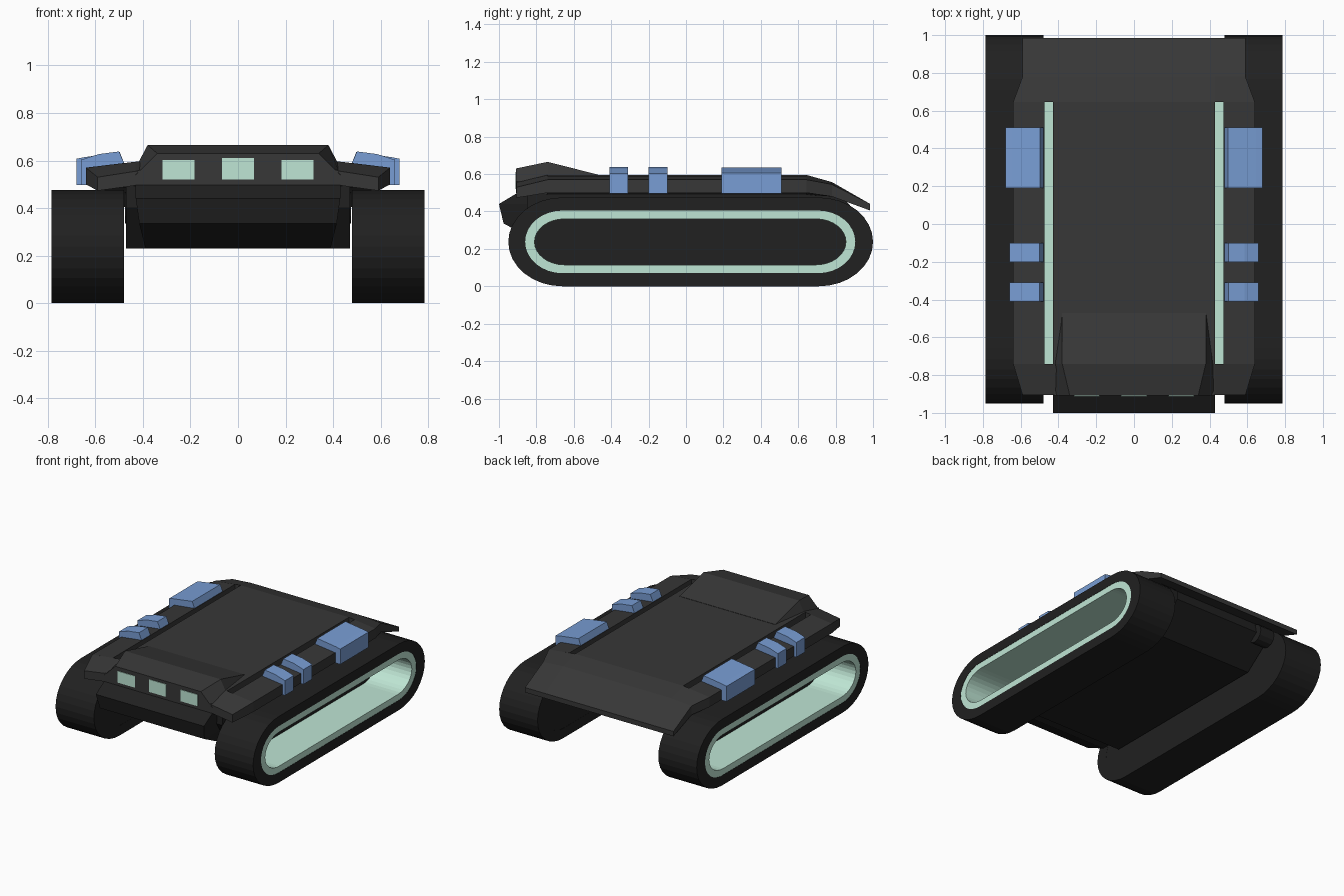
import bpy, bmesh, math

if "Cube" in bpy.data.objects:
    bpy.data.objects.remove(bpy.data.objects["Cube"])


def mat(name, r, g, b):
    m = bpy.data.materials.new(name)
    m.diffuse_color = (r, g, b, 1)
    m.use_nodes = True
    m.node_tree.nodes["Principled BSDF"].inputs["Base Color"].default_value = m.diffuse_color
    return m


DECK = mat("charcoal", .038, .038, .038)
BLACK = mat("black_rubber", .015, .015, .015)
MINT = mat("mint", .52, .79, .66)
BLUE = mat("blue", .19, .34, .66)


def loft(name, sections, m, closed=False):
    """Bridge equal-length loops of points; cap the ends unless closed."""
    bm = bmesh.new()
    rings = [[bm.verts.new(p) for p in s] for s in sections]
    n = len(rings[0])
    pairs = list(zip(rings, rings[1:]))
    if closed:
        pairs.append((rings[-1], rings[0]))
    else:
        bm.faces.new(rings[0])
        bm.faces.new(rings[-1])
    for a, b in pairs:
        for i in range(n):
            j = (i + 1) % n
            bm.faces.new((a[i], a[j], b[j], b[i]))
    bmesh.ops.recalc_face_normals(bm, faces=bm.faces)
    me = bpy.data.meshes.new(name)
    bm.to_mesh(me)
    bm.free()
    me.materials.append(m)
    ob = bpy.data.objects.new(name, me)
    bpy.context.collection.objects.link(ob)
    return ob


def mirror(ob):
    ob.modifiers.new("mirror", 'MIRROR').use_axis[0] = True
    return ob


def box(name, x0, x1, y0, y1, z0, z1, m):
    return loft(name, [[(x, y0, z0), (x, y1, z0), (x, y1, z1), (x, y0, z1)] for x in (x0, x1)], m)


def extrude_x(name, profile, x0, x1, m):
    return loft(name, [[(x, y, z) for y, z in profile] for x in (x0, x1)], m)


def stadium(x, y0, y1, z0, z1, a, n=16):
    """Long oval loop with elliptical ends of length a."""
    zc, b = (z0 + z1) / 2, (z1 - z0) / 2
    pts = []
    for c, start in ((y1 - a, -math.pi / 2), (y0 + a, math.pi / 2)):
        for i in range(n + 1):
            t = start + math.pi * i / n
            pts.append((x, c + a * math.cos(t), zc + b * math.sin(t)))
    return pts


# Tracks: hollow tread, mint liner and inner wall
OUT = (-.95, 1.0, 0, .475, .29)
RIM = (-.86, .905, .07, .405, .20)
INN = (-.81, .855, .115, .36, .16)
mirror(loft("track", [stadium(.48, *OUT), stadium(.785, *OUT),
                      stadium(.785, *RIM), stadium(.48, *RIM)], BLACK, True))
mirror(loft("track_liner", [stadium(.50, *RIM), stadium(.783, *RIM),
                            stadium(.783, *INN), stadium(.50, *INN)], MINT, True))
mirror(loft("track_inner_wall", [stadium(.481, *RIM), stadium(.505, *RIM)], BLACK))

# Lower hull with nose and rear slope
extrude_x("hull", [(-.72, .23), (.62, .23), (.84, .40), (.82, .49), (-.85, .50), (-.85, .40)],
          -.47, .47, BLACK)
loft("nose", [[(-w, y, z), (w, y, z), (w, -.7, z), (-w, -.7, z)]
              for w, y, z in ((.39, -.78, .235), (.415, -.975, .335), (.43, -1.0, .44), (.43, -.90, .50))],
     BLACK)
mirror(loft("rear_bracket", [[(x, .82 + .065 * math.cos(i * math.pi / 6), .40 + .065 * math.sin(i * math.pi / 6))
                              for i in range(12)] for x in (.36, .475)], BLACK))

# Centre deck: y, top z, bottom z
stations = [(-.905, .555, .495), (-.74, .595, .49), (.645, .595, .49),
            (.78, .557, .49), (.985, .44, .405)]
loft("centre_deck", [[(-.43, y, b), (.43, y, b), (.43, y, t), (-.43, y, t)]
                     for y, t, b in stations], DECK)


# Side skirts, with a groove left beside the centre deck
def skirt(name, rows):
    mirror(loft(name, [[(xi, y, bi), (xo, y, bo), (xo, y, to), (xi, y, ti)]
                       for y, xi, xo, ti, to, bi, bo in rows], DECK))


skirt("front_skirt", [(-.905, .43, .59, .555, .53, .495, .473), (-.74, .43, .64, .595, .57, .49, .50)])
skirt("side_skirt", [(-.74, .475, .64, .59, .57, .49, .50), (.645, .475, .64, .59, .57, .49, .50)])
skirt("rear_skirt", [(.645, .43, .64, .595, .57, .49, .50), (.78, .43, .59, .557, .545, .49, .48),
                     (.985, .43, .59, .44, .44, .405, .405)])
mirror(box("groove_light", .428, .477, -.74, .645, .49, .52, MINT))

# Raised cabin at the front
loft("cabin", [[(-b, y, z0), (b, y, z0), (t, y, z1), (-t, y, z1)]
               for y, b, t, z0, z1 in ((-.908, .43, .34, .54, .63), (-.74, .425, .38, .58, .665),
                                       (-.47, .385, .38, .58, .597))], DECK)
box("cabin_front_plate", -.42, .42, -.908, -.86, .498, .56, DECK)
for name, x, top in (("left_window", -.25, .603), ("centre_window", 0, .61), ("right_window", .25, .603)):
    box(name, x - .068, x + .068, -.912, -.89, .52, top, MINT)

# Blue pods clipped over the skirts
big = [(.475, .58), (.497, .635), (.645, .614), (.68, .607), (.68, .497), (.638, .497)]
small = [(.475, .58), (.50, .638), (.585, .627), (.66, .603), (.66, .497), (.63, .497)]
for name, prof, y0, y1 in (("large_pod", big, .19, .51), ("small_pod_rear", small, -.20, -.10),
                           ("small_pod_front", small, -.41, -.31)):
    mirror(loft(name, [[(x, y, z) for x, z in prof] for y in (y0, y1)], BLUE))
